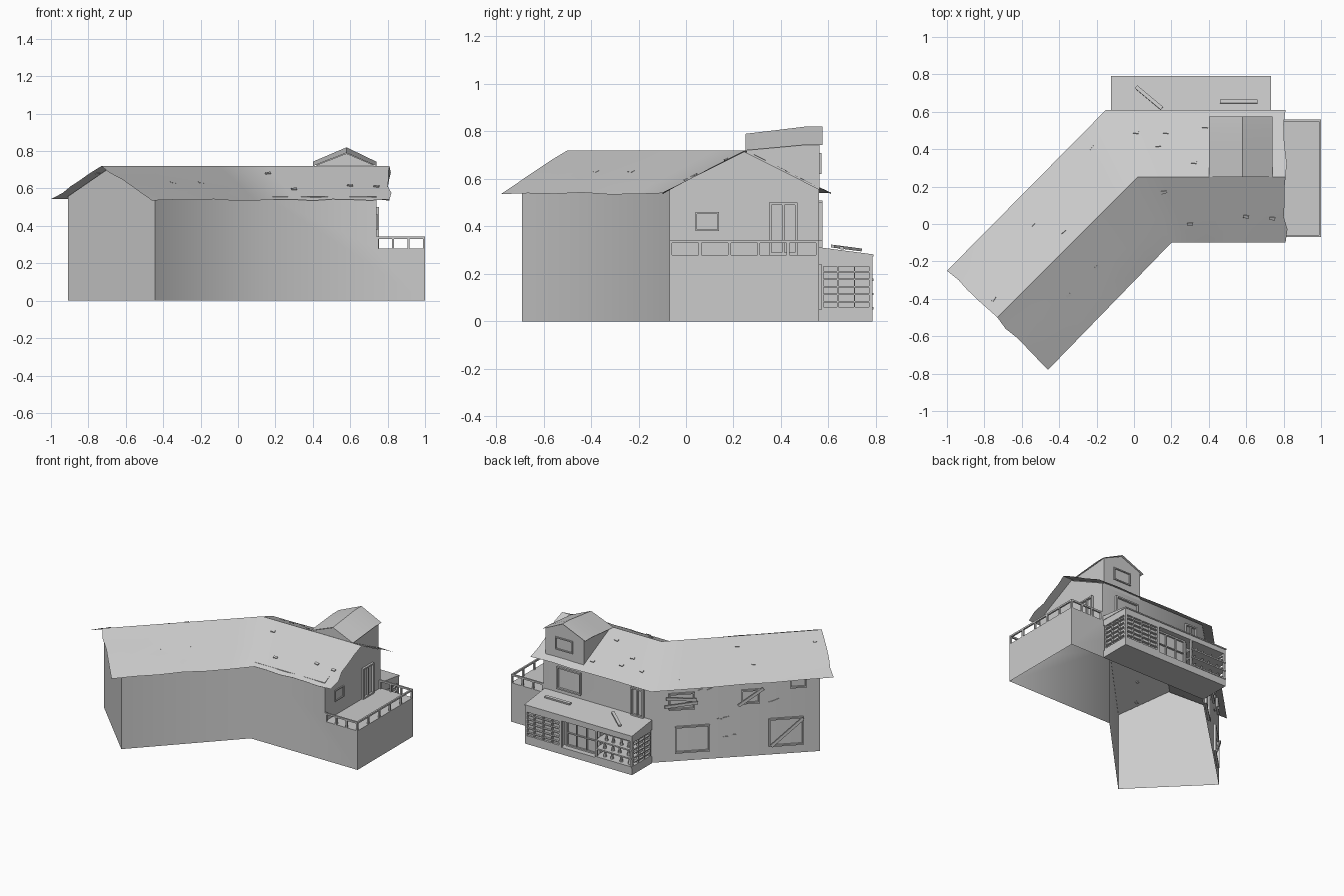
import bpy, bmesh, math, random
from mathutils import Matrix, Vector

random.seed(4)
cube = bpy.data.objects.get("Cube")
if cube:
    bpy.data.objects.remove(cube)


def finish(name, bm, smooth=None):
    bmesh.ops.remove_doubles(bm, verts=bm.verts, dist=0.0005)
    bmesh.ops.recalc_face_normals(bm, faces=bm.faces)
    mesh = bpy.data.meshes.new(name)
    bm.to_mesh(mesh)
    bm.free()
    ob = bpy.data.objects.new(name, mesh)
    bpy.context.collection.objects.link(ob)
    if smooth:
        bpy.ops.object.select_all(action='DESELECT')
        ob.select_set(True)
        bpy.context.view_layer.objects.active = ob
        bpy.ops.object.shade_smooth_by_angle(angle=math.radians(smooth))
    return ob


def poly(bm, pts):
    bm.faces.new([bm.verts.new(p) for p in pts])


def box(bm, lo, hi, frame=Matrix(), turn=0):
    lo, hi = Vector(lo), Vector(hi)
    m = frame @ Matrix.Translation((lo + hi) / 2) @ Matrix.Rotation(turn, 4, 'Z')
    part = bmesh.new()
    bmesh.ops.create_cube(part, size=1, matrix=m @ Matrix.Diagonal((*(hi - lo), 1)))
    temp = bpy.data.meshes.new("temp")
    part.to_mesh(temp)
    part.free()
    bm.from_mesh(temp)
    bpy.data.meshes.remove(temp)


def wall_frame(start, end):
    """Local x runs along the wall, y goes up, z points outward."""
    t = (Vector((*end, 0)) - Vector((*start, 0))).normalized()
    up = Vector((0, 0, 1))
    m = Matrix((t, up, t.cross(up))).transposed().to_4x4()
    m.translation = (*start, 0)
    return m


def rim(bm, frame, u0, u1, z0, z1, w=0.01, d=0.015):
    box(bm, (u0, z0, 0), (u0 + w, z1, d), frame)
    box(bm, (u1 - w, z0, 0), (u1, z1, d), frame)
    box(bm, (u0, z0, 0), (u1, z0 + w, d), frame)
    box(bm, (u0, z1 - w, 0), (u1, z1, d), frame)


def grid(bm, frame, u0, u1, z0, z1, cols, rows, d=0.015):
    rim(bm, frame, u0, u1, z0, z1, 0.01, d)
    for i in range(1, cols):
        u = u0 + (u1 - u0) * i / cols
        box(bm, (u - .003, z0, 0), (u + .003, z1, d), frame)
    for i in range(1, rows):
        z = z0 + (z1 - z0) * i / rows
        box(bm, (u0, z - .003, 0), (u1, z + .003, d), frame)


# Footprint corners and levels
S, N, E, T = -0.07, 0.56, 0.74, 1.0
bend_f, bend_b = (0.15, S), (-0.11, N)
end_f, end_b, end_mid = (-0.445, -0.69), (-0.91, -0.225), (-0.68, -0.457)
deck, wall_top, peak, ridge = 0.28, 0.557, 0.715, 0.72

# House walls, open underneath
bm = bmesh.new()
for a, b in ((end_f, bend_f), (bend_b, end_b)):
    poly(bm, [(*a, 0), (*b, 0), (*b, wall_top), (*a, wall_top)])
for (x, y) in (bend_f, bend_b):
    poly(bm, [(x, y, 0), (T, y, 0), (T, y, deck), (E, y, deck), (E, y, wall_top), (x, y, wall_top)])
poly(bm, [(*end_b, 0), (*end_f, 0), (*end_f, wall_top), (*end_mid, peak), (*end_b, wall_top)])
poly(bm, [(E, S, deck), (E, N, deck), (E, N, wall_top), (E, 0.245, peak), (E, S, wall_top)])
poly(bm, [(T, S, 0), (T, N, 0), (T, N, deck), (T, S, deck)])
poly(bm, [(E, S, deck), (T, S, deck), (T, N, deck), (E, N, deck)])
finish("house_walls", bm, 50)

# Main roof with ragged gable ends and uneven eaves
stations = [[(0.81, 0.61), (0.81, 0.25), (0.81, -0.10)],
            [(-0.15, 0.61), (0.02, 0.25), (0.20, -0.10)],
            [(-1.0, -0.25), (-0.73, -0.50), (-0.46, -0.78)]]
legs, half = 6, 5
rows = []
for k in range(2 * legs + 1):
    leg = min(k // legs, 1)
    f = k / legs - leg
    back, top, front = [Vector(a).lerp(Vector(b), f) for a, b in zip(stations[leg], stations[leg + 1])]
    row = []
    for j in range(-half, half + 1):
        side = abs(j) / half
        p = top.lerp(back if j < 0 else front, side)
        z = ridge + (0.54 - ridge) * side
        if k in (0, 2 * legs) and 0 < side < 1:
            p += Vector((random.uniform(-.012, .012), random.uniform(-.004, .004)))
        if side == 1 and k != legs:
            z += random.uniform(-.006, .004)
        row.append((p.x, p.y, z))
    rows.append(row)
bm = bmesh.new()
for r, s in zip(rows, rows[1:]):
    for j in range(2 * half):
        poly(bm, [r[j], r[j + 1], s[j + 1], s[j]])
finish("main_roof", bm, 30)

# Loose shingles scattered over the roof
bm = bmesh.new()
spots = [(.17, .49), (.01, .49), (.13, .42), (.32, .33), (.38, .52), (-.23, .41), (-.38, -.04),
         (-.54, 0), (-.75, -.4), (-.5, -.57), (-.35, -.38), (-.2, -.23), (.16, .17), (.3, 0), (.6, .04), (.74, .03)]
for x, y in spots:
    east = x > 0.02 - 0.47 * (y - 0.25)
    off = y - 0.25 if east else (y - x - 0.23) / math.sqrt(2)
    run = 0 if east else math.pi / 4
    m = (Matrix.Translation((x, y, ridge - 0.5 * abs(off))) @ Matrix.Rotation(run, 4, 'Z')
         @ Matrix.Rotation(-math.copysign(0.46, off), 4, 'X'))
    box(bm, (-.015, -.008, 0), (.015, .008, .006), m, random.uniform(-.3, .3))
finish("loose_shingles", bm)

# Dormer
bm = bmesh.new()
for y, z, top in ((0.255, 0.725, 0.787), (0.562, 0.75, 0.815)):
    poly(bm, [(.42, y, .54), (.725, y, .54), (.725, y, z), (.58, y, top), (.42, y, z)])
for x in (.42, .725):
    poly(bm, [(x, .255, .54), (x, .562, .54), (x, .562, .75), (x, .255, .725)])
finish("dormer_walls", bm)
bm = bmesh.new()
profile = [(.25, .72, .79), (.36, .73, .803), (.5, .743, .82), (.575, .743, .82)]
for (y0, a0, t0), (y1, a1, t1) in zip(profile, profile[1:]):
    for x in (.40, .74):
        poly(bm, [(x, y0, a0), (.58, y0, t0), (.58, y1, t1), (x, y1, a1)])
finish("dormer_roof", bm, 30)

# Terrace railing
bm = bmesh.new()
w = 0.012
for y in (S, N - w):
    box(bm, (E, y, .33), (T, y + w, .342))
    for i in range(4):
        x = E + (T - E - w) * i / 3
        box(bm, (x, y, deck), (x + w, y + w, .335))
box(bm, (T - w, S, .33), (T, N, .342))
for i in range(6):
    y = S + (N - S - w) * i / 5
    box(bm, (T - w, y, deck), (T, y + w, .335))
finish("terrace_railing", bm)

# Windows and doors
wing = wall_frame(bend_b, end_b)
back = wall_frame((E, N), bend_b)
gable = wall_frame((E, S), (E, N))
bm = bmesh.new()
for u0, u1, z0, z1 in ((.12, .29, .37, .49), (.60, .72, .38, .48), (.92, 1.03, .47, .54),
                       (.16, .39, .06, .25), (.78, 1.01, .06, .26)):
    rim(bm, wing, u0, u1, z0, z1)
rim(bm, back, .11, .30, .34, .50)
rim(bm, back, .70, .80, .31, .51)
box(bm, (.745, .31, 0), (.755, .51, .01), back)
rim(bm, gable, .11, .21, .38, .46, .007, .008)
rim(bm, gable, .42, .54, deck, .50)
box(bm, (.475, deck, 0), (.485, .50, .012), gable)
rim(bm, wall_frame((.725, .562), (.42, .562)), .08, .22, .62, .71, .008, .008)
finish("window_and_door_frames", bm)

# Boards nailed over the windows, and cracks in the wall
bm = bmesh.new()
for u, z, length, turn in ((.20, .41, .22, .08), (.20, .45, .2, -.1), (.66, .43, .2, .6), (.9, .16, .28, .72)):
    box(bm, (u - length / 2, z - .01, .015), (u + length / 2, z + .01, .025), wing, turn)
for u, z in ((.5, .15), (.55, .16), (.46, .28), (.5, .29), (.33, .5), (.39, .5), (.8, .38), (.83, .39)):
    box(bm, (u - .02, z - .004, 0), (u + .02, z + .004, .004), wing, random.uniform(-.3, .4))
finish("window_boards", bm)

# Back porch: base, lean-to roof and enclosing panels
PX0, PX1, PY = -0.12, 0.73, 0.785
bm = bmesh.new()
box(bm, (PX0, N, 0), (PX1, PY, .05))
box(bm, (PX0, N, .24), (PX1, PY, .28))
box(bm, (.45, N, .05), (PX1 - .015, PY - .015, .24))
box(bm, (.17, N, .05), (.45, PY - .05, .24))
box(bm, (PX0 + .015, N, .05), (.17, PY - .1, .24))
for x in (PX0, .16, .44, PX1 - .015):
    box(bm, (x, PY - .015, .05), (x + .015, PY, .24))
finish("porch_body", bm)
bm = bmesh.new()
lo, hi, y0, y1 = .282, .312, N, PY + .005
ring = [[(x, y0, hi), (x, y1, lo), (x, y1, lo - .008), (x, y0, deck)] for x in (PX0 - .003, PX1 + .003)]
for r in ring:
    poly(bm, r)
for i in range(4):
    j = (i + 1) % 4
    poly(bm, [ring[0][i], ring[1][i], ring[1][j], ring[0][j]])
finish("porch_roof", bm)

# Porch lattices and double door
bm = bmesh.new()
grid(bm, wall_frame((PX1, PY - .015), (.45, PY - .015)), 0, .28, .05, .24, 4, 6)
grid(bm, wall_frame((PX1 - .015, N), (PX1 - .015, PY)), .01, .22, .05, .24, 3, 6)
grid(bm, wall_frame((PX0 + .015, PY), (PX0 + .015, N)), .005, .215, .05, .24, 3, 6)
grid(bm, wall_frame((.44, PY - .05), (.175, PY - .05)), .01, .25, .05, .24, 3, 2, .012)
finish("porch_lattice", bm)

# Open shelves holding jars
bm = bmesh.new()
for z in (.05, .11, .17):
    box(bm, (PX0, PY - .1, z), (.17, PY + .004, z + .01))
    for i in range(4):
        x = PX0 + .05 + .06 * i + random.uniform(-.01, .01)
        m = Matrix.Translation((x, PY - .03, z + .027))
        bmesh.ops.create_cone(bm, cap_ends=True, segments=8, radius1=.012, radius2=.007, depth=.034, matrix=m)
finish("porch_shelves", bm)

# Loose planks on the porch roof
bm = bmesh.new()
for x, y, length, turn in ((.08, .675, .18, -.7), (.56, .655, .2, 0)):
    m = Matrix.Translation((x, y, .303)) @ Matrix.Rotation(-.13, 4, 'X')
    box(bm, (-length / 2, -.01, 0), (length / 2, .01, .012), m, turn)
finish("loose_planks", bm)
